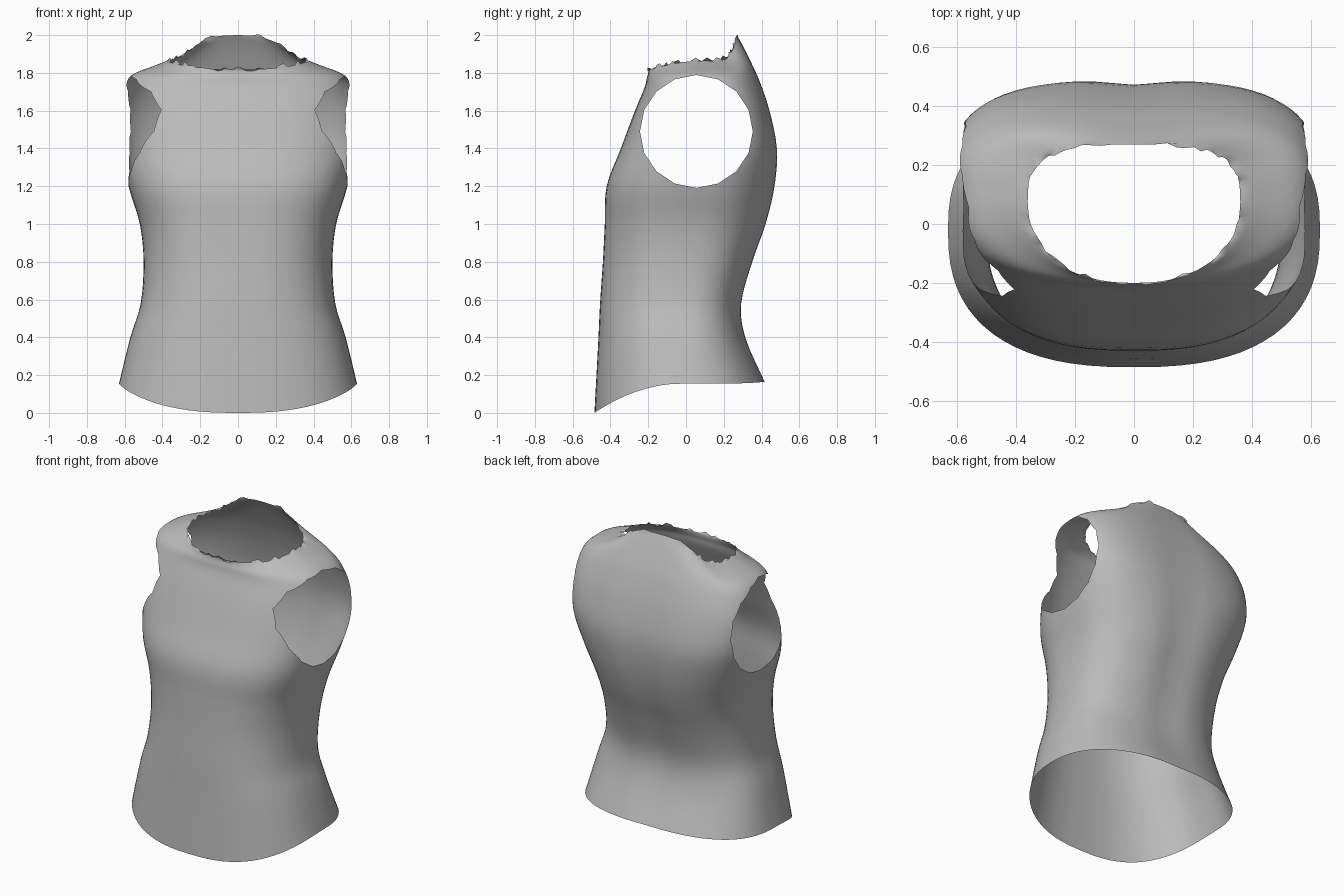
import bpy, bmesh, math, random
from mathutils import Vector

random.seed(4)
cube = bpy.data.objects.get("Cube")
if cube:
    bpy.data.objects.remove(cube)

# Fabric colour
fabric = bpy.data.materials.new("grey_fabric")
fabric.use_nodes = True
grey = (0.5, 0.5, 0.5, 1)
fabric.diffuse_color = grey
fabric.node_tree.nodes["Principled BSDF"].inputs["Base Color"].default_value = grey

# Rings, hem to neck: half width, side y, front y, back y,
# front z, side z, back z, front squareness, back squareness
RINGS = [
    (.63, -.02, -.485, .42, 0, .155, .165, 2.5, 2.5),
    (.57, -.02, -.465, .32, .37, .4, .4, 2.5, 2.5),
    (.515, -.02, -.455, .3, .58, .58, .58, 2.5, 2.5),
    (.5, 0, -.44, .36, .8, .8, .8, 2.5, 2.5),
    (.52, .02, -.43, .43, 1, 1, 1, 2.6, 2.6),
    (.58, .05, -.42, .475, 1.2, 1.2, 1.2, 2.7, 2.8),
    (.62, .1, -.345, .485, 1.4, 1.4, 1.4, 2.8, 3.2),
    (.63, .12, -.27, .445, 1.6, 1.58, 1.6, 2.8, 3.2),
    (.61, .1, -.22, .395, 1.72, 1.72, 1.75, 2.6, 3),
    (.56, .09, -.208, .35, 1.77, 1.79, 1.85, 2.4, 3),
    (.45, .085, -.2, .31, 1.8, 1.835, 1.93, 2.2, 3),
    (.36, .08, -.2, .27, 1.82, 1.87, 2, 2.2, 3),
]
COLUMNS, STEPS = 72, 4


def blend(a, b, c, d, t):
    """Smooth curve through b and c."""
    return b + t / 2 * (c - a + t * (2*a - 5*b + 4*c - d + t * (3*(b - c) + d - a)))


def smooth_rings():
    last = len(RINGS) - 1
    for i in range(last):
        near = [RINGS[min(max(i + k, 0), last)] for k in (-1, 0, 1, 2)]
        for s in range(STEPS):
            yield [blend(*v, s / STEPS) for v in zip(*near)]
    yield RINGS[-1]


def ring_point(ring, angle):
    w, mid, front, back, zf, zs, zb, nf, nb = ring
    c, s = math.cos(angle), math.sin(angle)
    n, edge, z_end, power = (nb, back, zb, 4) if s > 0 else (nf, front, zf, 1.6)
    x = math.copysign(abs(c) ** (2 / n), c) * w
    y = mid + (edge - mid) * abs(s) ** (2 / n)
    z = zs + (z_end - zs) * abs(s) ** power
    if s > 0:  # groove along the spine
        y -= .018 * math.exp(-(x / .11) ** 2) * math.sin(math.pi * min(z / 2, 1))
    return Vector((x, y, z))


def cut_armhole(bm, side, sides=16):
    """Trim a many-sided opening out of one flank."""
    centre, radius = Vector((0, .055, 1.49)), .293
    inside = [f for f in bm.faces if f.calc_center_median().x * side > .3]
    for i in range(sides):
        a = math.tau * (i + .5) / sides
        normal = Vector((0, math.cos(a), math.sin(a)))
        point = centre + normal * radius
        geom = set(inside)
        for f in inside:
            geom.update(f.edges)
            geom.update(f.verts)
        cut = bmesh.ops.bisect_plane(bm, geom=list(geom), dist=1e-5,
                                     plane_co=point, plane_no=normal)
        faces = {g for g in cut["geom"] if isinstance(g, bmesh.types.BMFace)}
        inside = [f for f in faces if (f.calc_center_median() - point).dot(normal) < 0]
    bmesh.ops.delete(bm, geom=inside, context='FACES')


# Sleeveless top: lofted open shell
bm = bmesh.new()
rows = []
for ring in smooth_rings():
    rows.append([bm.verts.new(ring_point(ring, math.tau * k / COLUMNS))
                 for k in range(COLUMNS)])
for low, high in zip(rows, rows[1:]):
    for k in range(COLUMNS):
        m = (k + 1) % COLUMNS
        bm.faces.new((low[k], low[m], high[m], high[k]))

# Ragged neck edge, even at the centre back
for v in rows[-1]:
    if abs(v.co.x) > .1 or v.co.y < 0:
        v.co.z += random.uniform(-.014, .014)
        v.co.y += random.uniform(-.008, .008)

for side in (-1, 1):
    cut_armhole(bm, side)

mesh = bpy.data.meshes.new("sleeveless_top")
bm.to_mesh(mesh)
bm.free()
mesh.materials.append(fabric)
top = bpy.data.objects.new("sleeveless_top", mesh)
bpy.context.collection.objects.link(top)
for p in mesh.polygons:
    p.use_smooth = True
